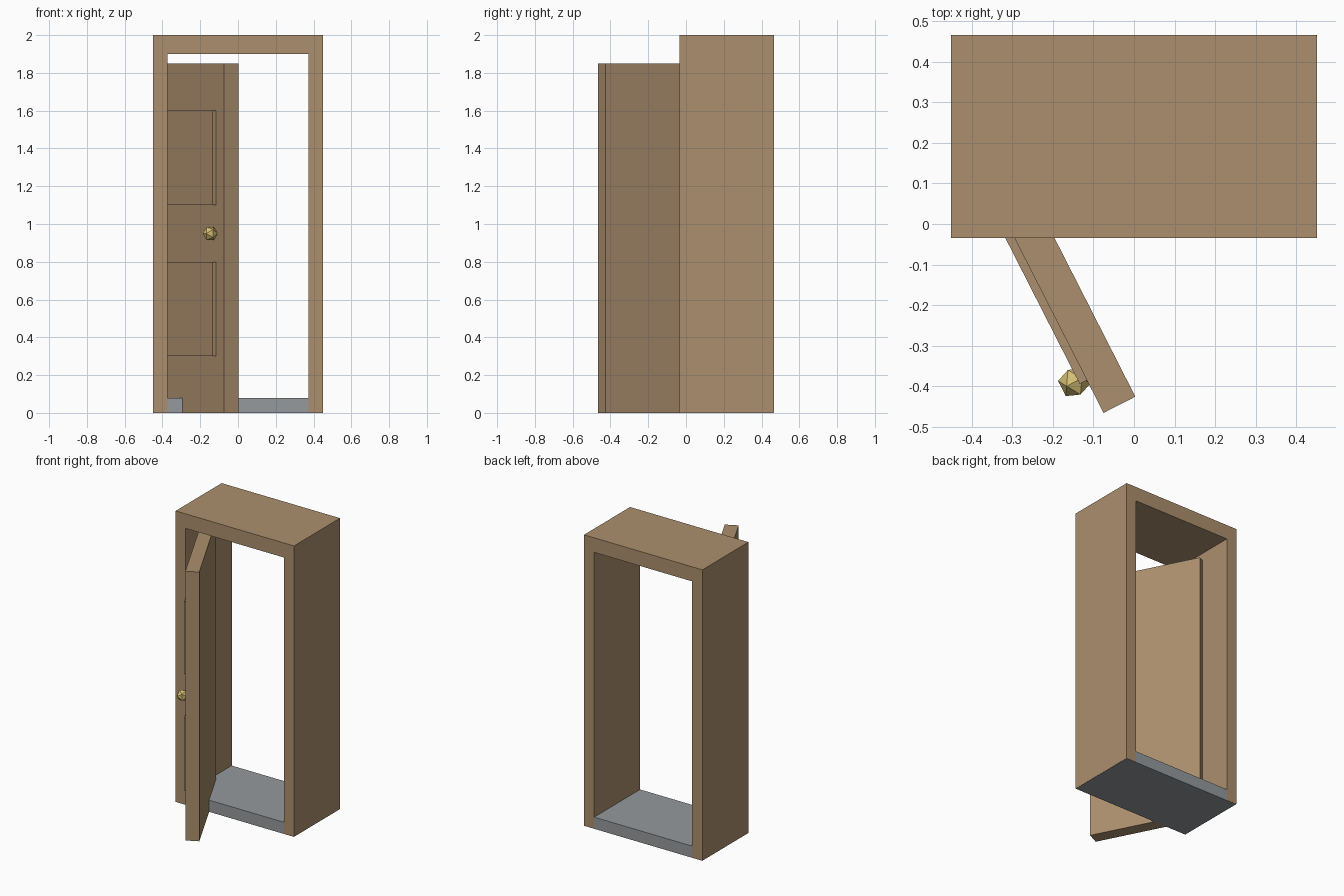
import bpy, bmesh
from math import radians, sqrt
from mathutils import Matrix, Vector

old = bpy.data.objects.get("Cube")
if old:
    bpy.data.objects.remove(old, do_unlink=True)


def material(name, rgb):
    mat = bpy.data.materials.new(name)
    mat.use_nodes = True
    mat.diffuse_color = (*rgb, 1)
    mat.node_tree.nodes["Principled BSDF"].inputs["Base Color"].default_value = (*rgb, 1)
    return mat


WOOD = material("brown wood", (0.41, 0.275, 0.153))
STONE = material("grey stone", (0.30, 0.32, 0.335))
BRASS = material("brass", (0.66, 0.52, 0.17))


def finish(name, bm, mat, place=Matrix()):
    bmesh.ops.recalc_face_normals(bm, faces=bm.faces)
    mesh = bpy.data.meshes.new(name)
    bm.to_mesh(mesh)
    bm.free()
    mesh.materials.append(mat)
    obj = bpy.data.objects.new(name, mesh)
    obj.matrix_world = place
    bpy.context.collection.objects.link(obj)
    return obj


def box(name, low, high, mat, place=Matrix()):
    low, high = Vector(low), Vector(high)
    bm = bmesh.new()
    bmesh.ops.create_cube(bm, size=1)
    for v in bm.verts:
        v.co = (low + high) / 2 + v.co * (high - low)
    return finish(name, bm, mat, place)


# Deep door frame: an arch outline extruded along y
W, INNER, HEAD, H = 0.45, 0.373, 1.9, 2.0
FRONT, BACK, FOOT = -0.035, 0.465, 0.001
outline = [(-W, FOOT), (-W, H), (W, H), (W, FOOT),
           (INNER, FOOT), (INNER, HEAD), (-INNER, HEAD), (-INNER, FOOT)]
bm = bmesh.new()
face = bm.faces.new([bm.verts.new((x, FRONT, z)) for x, z in outline])
swept = bmesh.ops.extrude_face_region(bm, geom=[face], use_keep_orig=True)["geom"]
bmesh.ops.translate(bm, vec=(0, BACK - FRONT, 0),
                    verts=[g for g in swept if isinstance(g, bmesh.types.BMVert)])
finish("door_frame", bm, WOOD)

# Threshold slab, a hair inside the frame's outer faces
gap = 0.001
box("threshold", (gap - W, FRONT + gap, 0), (W - gap, BACK - gap, 0.08), STONE)

# Open door: local x runs from free edge to hinge, local y is thickness
swing = Matrix.Translation((-0.075, -0.465, 0)) @ Matrix.Rotation(radians(117), 4, "Z")
LENGTH, THICK = 0.75, 0.088
box("door", (0, -THICK, 0), (LENGTH, 0, 1.85), WOOD, swing)

# Raised panels on the outer face
for name, bottom in (("lower_panel", 0.3), ("upper_panel", 1.1)):
    box(name, (0.09, -0.01, bottom), (LENGTH - 0.09, 0.02, bottom + 0.5), WOOD, swing)

# Faceted knob: icosahedron with an edge on top
R, PHI = 0.04, (1 + sqrt(5)) / 2
bm = bmesh.new()
for a in (-1, 1):
    for b in (-PHI, PHI):
        for corner in ((0, a, b), (a, b, 0), (b, 0, a)):
            bm.verts.new(Vector(corner).normalized() * R)
bmesh.ops.convex_hull(bm, input=bm.verts)
finish("door_knob", bm, BRASS, swing @ Matrix.Translation((0.1, 0.03, 0.95)))
